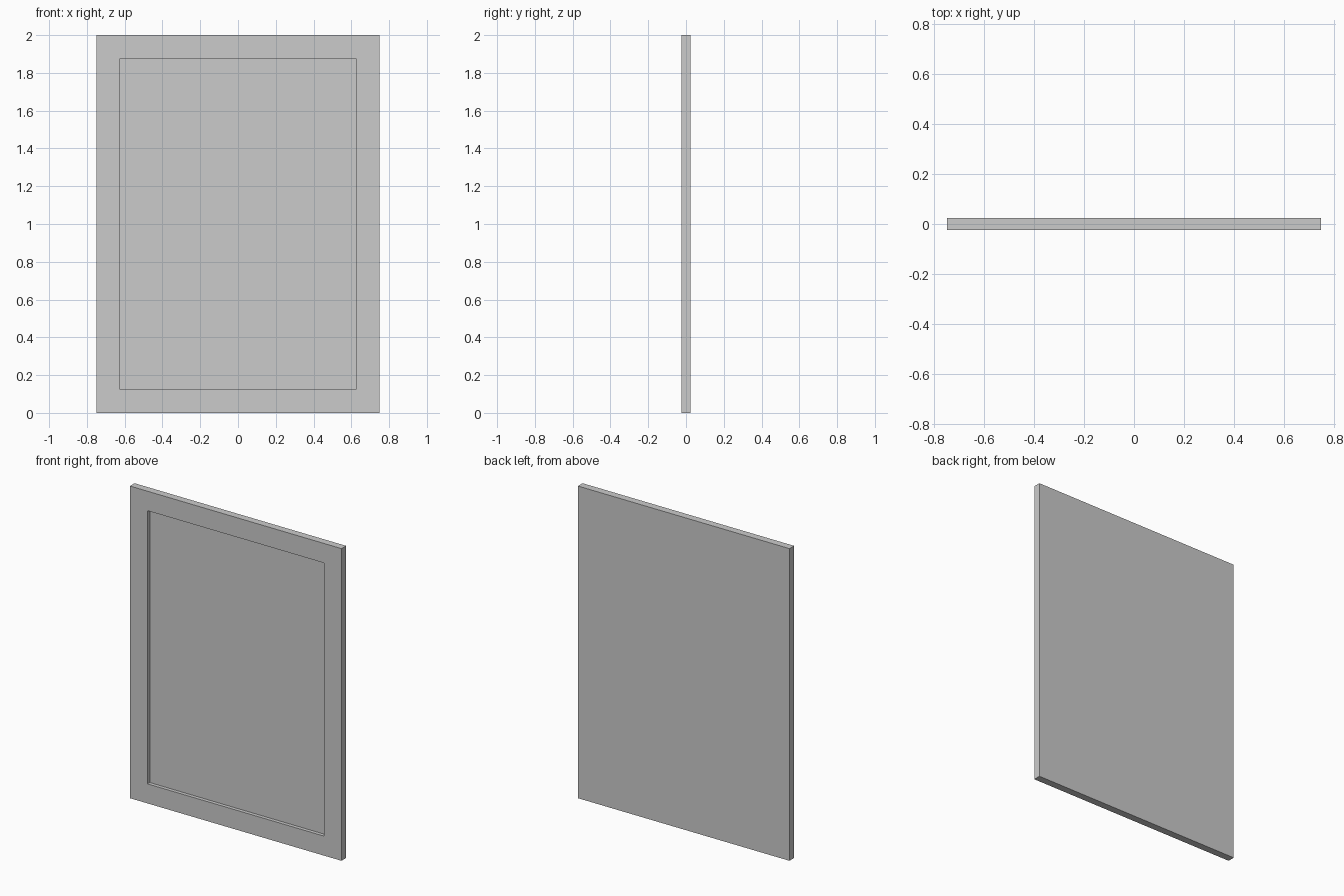
import bpy, bmesh
from mathutils import Vector

if "Cube" in bpy.data.objects:
    bpy.data.objects.remove(bpy.data.objects["Cube"])

W, H, T = 1.5, 2.0, 0.047      # outer width, height, thickness
BORDER, DEPTH = 0.125, 0.023   # frame border and recess depth

# Solid slab
bm = bmesh.new()
bmesh.ops.create_cube(bm, size=1)
bmesh.ops.scale(bm, vec=(W, T, H), verts=bm.verts)
bmesh.ops.translate(bm, vec=(0, 0, H / 2), verts=bm.verts)

# Recessed panel in the front face
bm.normal_update()
front = min(bm.faces, key=lambda f: f.calc_center_median().y)
bmesh.ops.inset_region(bm, faces=[front], thickness=BORDER, use_even_offset=True)
panel = bmesh.ops.extrude_discrete_faces(bm, faces=[front])["faces"][0]
bmesh.ops.translate(bm, vec=Vector((0, DEPTH, 0)), verts=panel.verts)
bmesh.ops.recalc_face_normals(bm, faces=bm.faces)

mesh = bpy.data.meshes.new("framed_panel")
bm.to_mesh(mesh)
bm.free()
bpy.context.collection.objects.link(bpy.data.objects.new("framed_panel", mesh))
